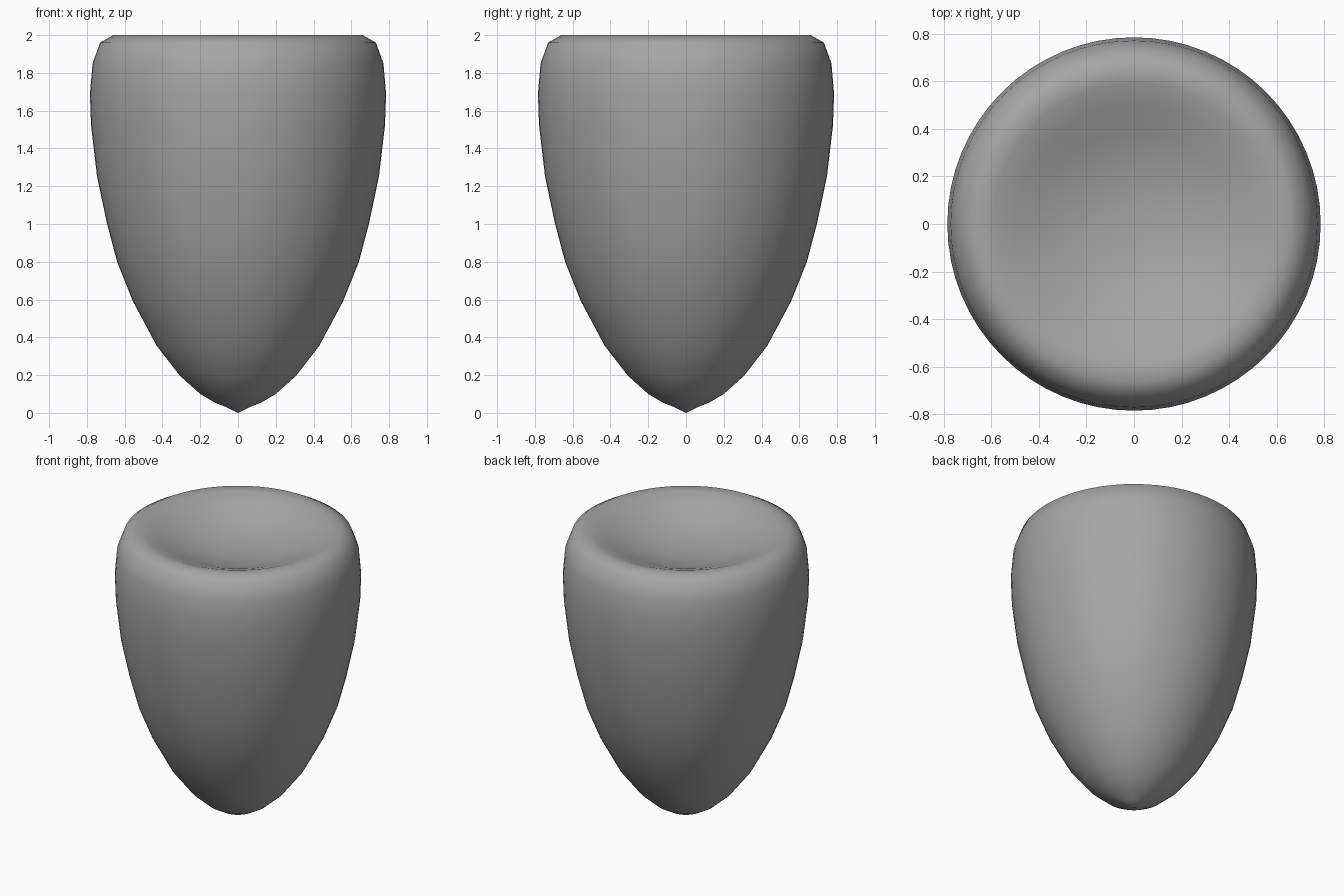
import bpy
import bmesh
import math

if "Cube" in bpy.data.objects:
    bpy.data.objects.remove(bpy.data.objects["Cube"])

SEGMENTS = 64

# Half profile (radius, height): pointed base, swelling wall, rounded rim, shallow dish
PROFILE = [
    (0.0, 0.0), (0.06, 0.03), (0.12, 0.053), (0.20, 0.10), (0.307, 0.196),
    (0.43, 0.355), (0.556, 0.59), (0.64, 0.80), (0.693, 1.0), (0.746, 1.25),
    (0.778, 1.52), (0.784, 1.69), (0.77, 1.85), (0.73, 1.96), (0.66, 2.0),
    (0.59, 1.99), (0.50, 1.958), (0.40, 1.918), (0.28, 1.876), (0.14, 1.85),
    (0.0, 1.842),
]


def lathe(name, profile, material):
    """Spin a half profile around z into a closed solid."""
    bm = bmesh.new()
    verts = [bm.verts.new((r, 0, z)) for r, z in profile]
    edges = [bm.edges.new(pair) for pair in zip(verts, verts[1:])]
    bmesh.ops.spin(bm, geom=verts + edges, cent=(0, 0, 0), axis=(0, 0, 1),
                   angle=math.tau, steps=SEGMENTS, use_duplicate=False)
    bmesh.ops.remove_doubles(bm, verts=bm.verts[:], dist=0.0005)
    bmesh.ops.recalc_face_normals(bm, faces=bm.faces[:])
    for face in bm.faces:
        face.smooth = True
    mesh = bpy.data.meshes.new(name)
    bm.to_mesh(mesh)
    bm.free()
    mesh.materials.append(material)
    obj = bpy.data.objects.new(name, mesh)
    bpy.context.collection.objects.link(obj)
    return obj


grey = bpy.data.materials.new("plain grey")
grey.diffuse_color = (0.38, 0.38, 0.38, 1)
grey.use_nodes = True
grey.node_tree.nodes["Principled BSDF"].inputs["Base Color"].default_value = grey.diffuse_color

# Tapered body with dished top
lathe("dished_body", PROFILE, grey)
